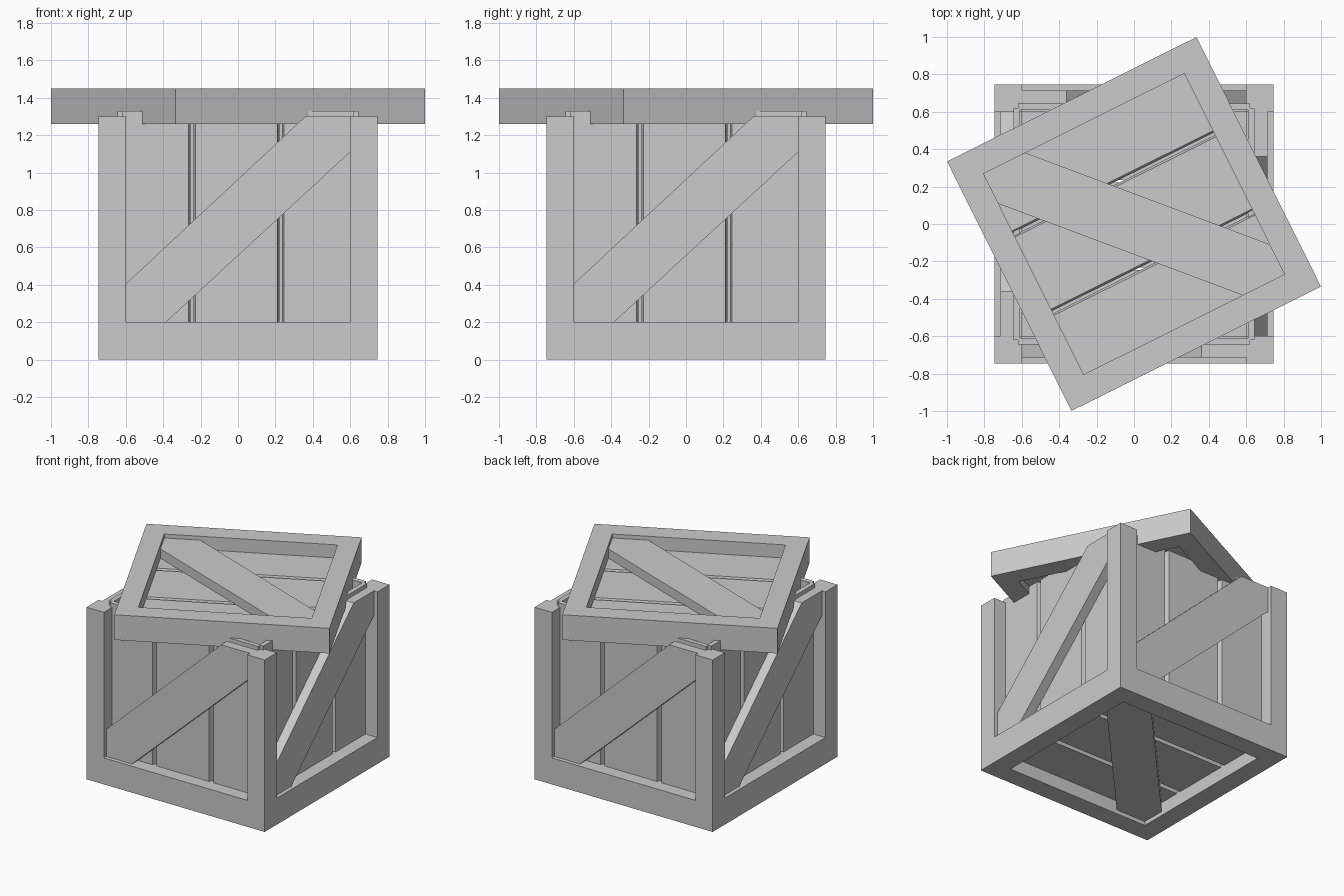
import bpy, bmesh, math
from mathutils import Matrix, Vector

if "Cube" in bpy.data.objects:
    bpy.data.objects.remove(bpy.data.objects["Cube"])

OUT, INN = 0.745, 0.6          # outer and inner half width of the frames
PAN0, PAN1 = 0.61, 0.645       # panel depth range from the crate centre
BRACE = 0.715                  # outer face of the diagonal braces


def finish(name, bm):
    bmesh.ops.recalc_face_normals(bm, faces=bm.faces[:])
    me = bpy.data.meshes.new(name)
    bm.to_mesh(me)
    bm.free()
    bpy.context.collection.objects.link(bpy.data.objects.new(name, me))


def axes(a, b, c):
    return Matrix((a, b, c)).transposed().to_4x4()


def prism(name, poly, lo, hi, m):
    """Extrude a 2D outline between lo and hi, then place it with m."""
    bm = bmesh.new()
    bot = [bm.verts.new(m @ Vector((a, b, lo))) for a, b in poly]
    top = [bm.verts.new(m @ Vector((a, b, hi))) for a, b in poly]
    bm.faces.new(bot)
    bm.faces.new(top)
    n = len(poly)
    for i in range(n):
        j = (i + 1) % n
        bm.faces.new((bot[i], bot[j], top[j], top[i]))
    finish(name, bm)


def ring(name, lo, hi, m):
    """Square picture-frame with a rectangular section."""
    bm = bmesh.new()
    loops = []
    for r, z in ((OUT, lo), (OUT, hi), (INN, hi), (INN, lo)):
        loops.append([bm.verts.new(m @ Vector((x * r, y * r, z)))
                      for x, y in ((-1, -1), (1, -1), (1, 1), (-1, 1))])
    for k in range(4):
        p, q = loops[k], loops[(k + 1) % 4]
        for i in range(4):
            j = (i + 1) % 4
            bm.faces.new((p[i], p[j], q[j], q[i]))
    finish(name, bm)


def planks(name, gaps, half, lo, hi, m):
    """Three planks with slanted edges; m maps (across, outward, along)."""
    f, b = 0.018, 0.007
    edges = [-half] + list(gaps) + [half]
    for i in range(3):
        l, r = edges[i], edges[i + 1]
        lf, lb = (f, b) if i > 0 else (0, 0)
        rf, rb = (f, b) if i < 2 else (0, 0)
        prism(f"{name}_{i + 1}", [(l + lb, PAN0), (r - rb, PAN0),
                                  (r - rf, PAN1), (l + lf, PAN1)], lo, hi, m)


# base frame
ring("base_frame", 0, 0.2, Matrix())

# four sides: corner post, planks and diagonal brace
side_brace = [(-INN, 0.2), (-0.385, 0.2), (INN, 1.11), (INN, 1.3), (0.36, 1.3), (-INN, 0.405)]
for k, side in enumerate(("front", "right", "back", "left")):
    R = Matrix.Rotation(math.radians(90 * k), 4, 'Z')
    prism(side + "_post", [(INN, -OUT), (OUT, -OUT), (OUT, -INN), (INN, -INN)], 0.2, 1.3, R)
    planks(side + "_plank", (-0.246, 0.228), 0.62, 0.1, 1.33,
           R @ axes((1, 0, 0), (0, -1, 0), (0, 0, 1)))
    prism(side + "_brace", side_brace, PAN1, BRACE,
          R @ axes((1, 0, 0), (0, 0, 1), (0, -1, 0)))

# floor and loose lid: planks along x plus a diagonal brace
cap_brace = [(-INN, INN), (-INN, 0.42), (0.35, -INN), (INN, -INN), (INN, -0.42), (-0.35, INN)]
lid = Matrix.Translation((0, 0, 1.45 - OUT)) @ Matrix.Rotation(math.radians(26.5), 4, 'Z')
floor = Matrix.Translation((0, 0, OUT)) @ Matrix.Rotation(math.pi, 4, 'X')
for name, m in (("lid", lid), ("floor", floor)):
    planks(name + "_plank", (-0.228, 0.24), 0.62, -0.62, 0.62,
           m @ axes((0, 1, 0), (0, 0, 1), (1, 0, 0)))
    prism(name + "_brace", cap_brace, PAN1, BRACE, m)
ring("lid_frame", OUT - 0.19, OUT, lid)
